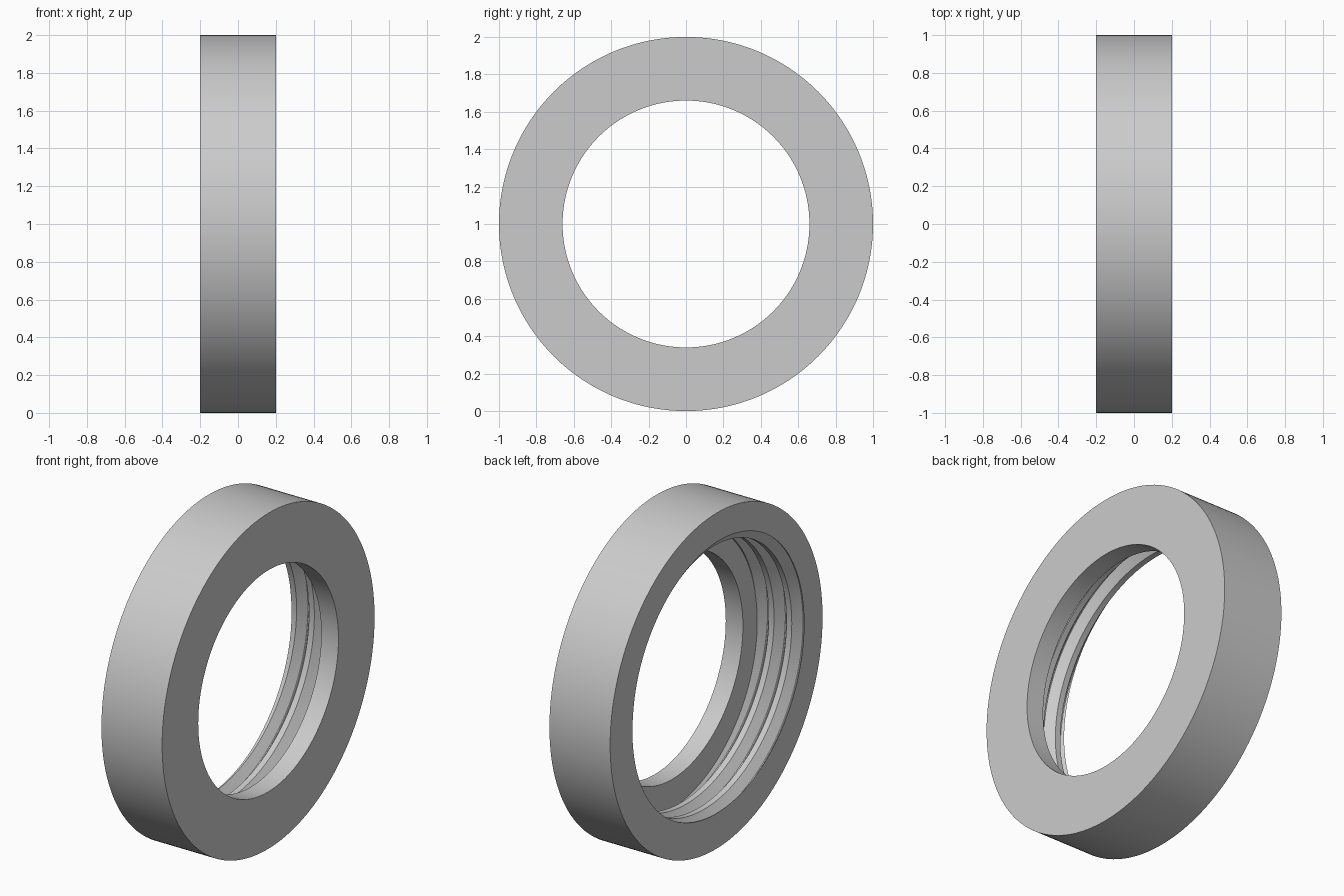
import bpy
import bmesh
from math import sin, cos, tau, radians

cube = bpy.data.objects.get("Cube")
if cube:
    bpy.data.objects.remove(cube, do_unlink=True)

# Main dimensions
SEGMENTS = 192
OUTER, BORE, ROOT, LIP = 1.0, 0.79, 0.842, 0.66
HALF_WIDTH = 0.2
SOCKET_DEPTH = 0.287
PITCH, START = 0.117, -0.014
ROOT_FLAT, GROOVE_HALF = 0.003, 0.041


def thread_radius(depth, shift):
    """Radius of the threaded wall at a depth from the open face."""
    away = abs((depth - shift + PITCH / 2) % PITCH - PITCH / 2)
    t = (away - ROOT_FLAT) / (GROOVE_HALF - ROOT_FLAT)
    return ROOT + (BORE - ROOT) * min(max(t, 0), 1)


def section(turn):
    """Closed cross-section (x, radius) after a fraction of one turn."""
    shift = START + PITCH * turn
    points = [(HALF_WIDTH, LIP), (HALF_WIDTH, OUTER), (-HALF_WIDTH, OUTER)]
    depths = [0]
    for n in range(-2, 5):
        for edge in (-GROOVE_HALF, -ROOT_FLAT, ROOT_FLAT, GROOVE_HALF):
            depths.append(min(max(shift + n * PITCH + edge, 0), SOCKET_DEPTH))
    depths.append(SOCKET_DEPTH)
    points += [(d - HALF_WIDTH, thread_radius(d, shift)) for d in depths]
    points.append((SOCKET_DEPTH - HALF_WIDTH, LIP))
    return points


# Threaded ring, swept one full turn so the helix meets itself
bm = bmesh.new()
columns = []
for i in range(SEGMENTS + 1):
    a = tau * i / SEGMENTS
    columns.append([bm.verts.new((x, -r * sin(a), 1 + r * cos(a)))
                    for x, r in section(i / SEGMENTS)])
for left, right in zip(columns, columns[1:]):
    for j in range(len(left)):
        k = (j + 1) % len(left)
        bm.faces.new((left[j], left[k], right[k], right[j]))
bmesh.ops.remove_doubles(bm, verts=bm.verts, dist=0.00005)
bmesh.ops.recalc_face_normals(bm, faces=bm.faces)
mesh = bpy.data.meshes.new("threaded_ring")
bm.to_mesh(mesh)
bm.free()
ring = bpy.data.objects.new("threaded_ring", mesh)
bpy.context.collection.objects.link(ring)

# Plain grey material
grey = bpy.data.materials.new("light_grey")
grey.use_nodes = True
grey.diffuse_color = (0.6, 0.6, 0.6, 1)
grey.node_tree.nodes["Principled BSDF"].inputs["Base Color"].default_value = (0.6, 0.6, 0.6, 1)
mesh.materials.append(grey)

# Smooth walls with crisp thread edges
bpy.ops.object.select_all(action="DESELECT")
ring.select_set(True)
bpy.context.view_layer.objects.active = ring
bpy.ops.object.shade_smooth_by_angle(angle=radians(30))
